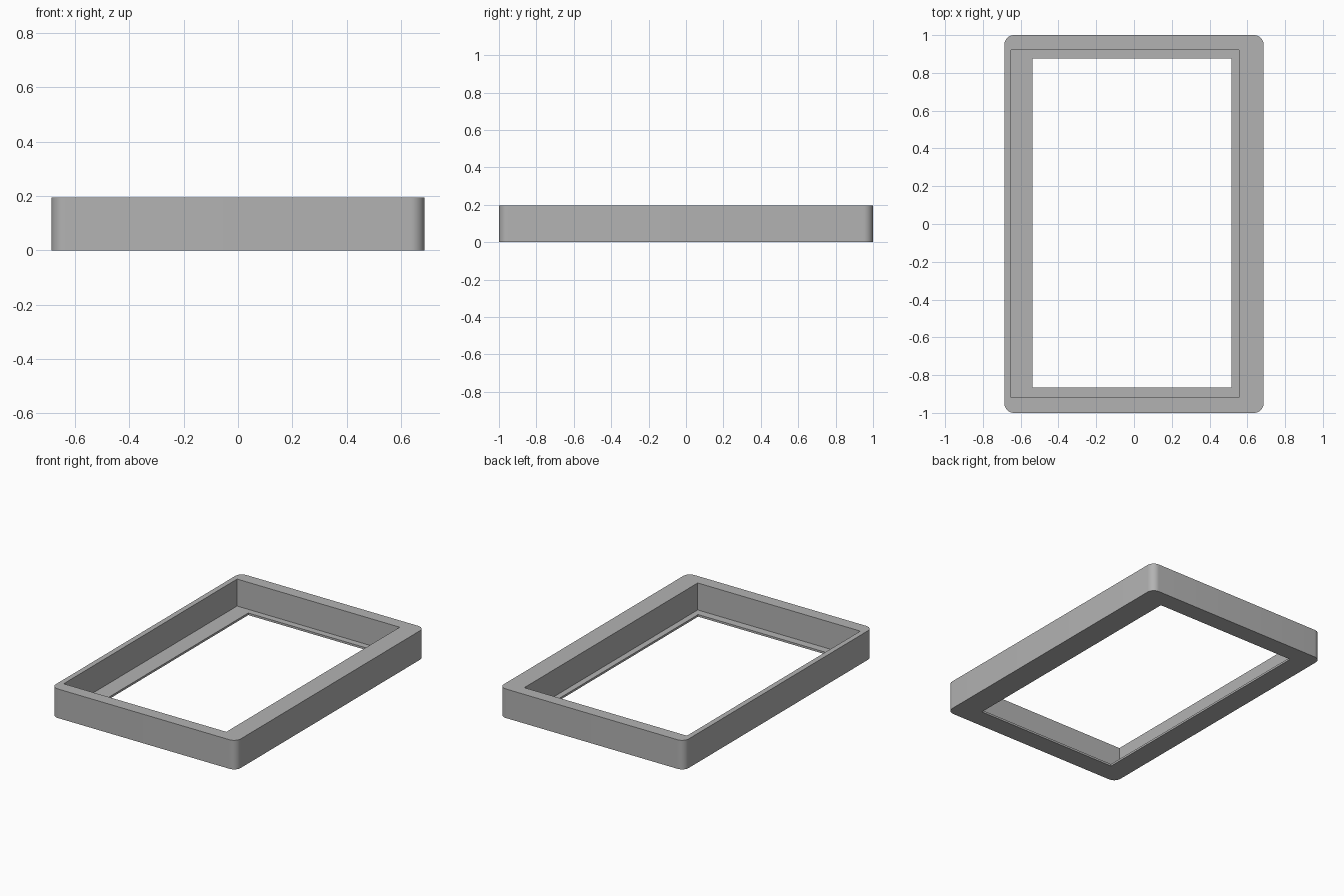
import bpy
import bmesh

if "Cube" in bpy.data.objects:
    bpy.data.objects.remove(bpy.data.objects["Cube"], do_unlink=True)

HEIGHT = 0.195
LIP = 0.014

grey = bpy.data.materials.new("mid grey")
grey.use_nodes = True
colour = (0.45, 0.45, 0.45, 1)
grey.diffuse_color = colour
grey.node_tree.nodes["Principled BSDF"].inputs["Base Color"].default_value = colour


def box(name, x, y, z, corner=0):
    """Box between the given (low, high) limits, with rounded upright edges."""
    bm = bmesh.new()
    bmesh.ops.create_cube(bm, size=1)
    for v in bm.verts:
        v.co = [lim[int(c > 0)] for c, lim in zip(v.co, (x, y, z))]
    if corner:
        upright = [e for e in bm.edges
                   if abs(e.verts[0].co.z - e.verts[1].co.z) > HEIGHT / 2]
        bmesh.ops.bevel(bm, geom=upright, offset=corner, segments=10,
                        profile=0.5, affect='EDGES')
    mesh = bpy.data.meshes.new(name)
    bm.to_mesh(mesh)
    bm.free()
    mesh.materials.append(grey)
    obj = bpy.data.objects.new(name, mesh)
    bpy.context.collection.objects.link(obj)
    return obj


# Rounded outer body
frame = box("bezel_frame", (-0.686, 0.686), (-1, 1), (0, HEIGHT), 0.05)

# Deep recess from above, then the smaller opening through the thin lip
cutters = [
    box("recess_cutter", (-0.651, 0.556), (-0.918, 0.92), (LIP, 0.4)),
    box("opening_cutter", (-0.538, 0.516), (-0.865, 0.877), (-0.2, 0.3)),
]
bpy.ops.object.select_all(action='DESELECT')
bpy.context.view_layer.objects.active = frame
frame.select_set(True)
for cutter in cutters:
    cutter.hide_render = True
    mod = frame.modifiers.new(cutter.name, 'BOOLEAN')
    mod.operation = 'DIFFERENCE'
    mod.solver = 'EXACT'
    mod.object = cutter
    bpy.ops.object.modifier_apply(modifier=mod.name)
    bpy.data.objects.remove(cutter, do_unlink=True)

bpy.ops.object.shade_smooth_by_angle()
